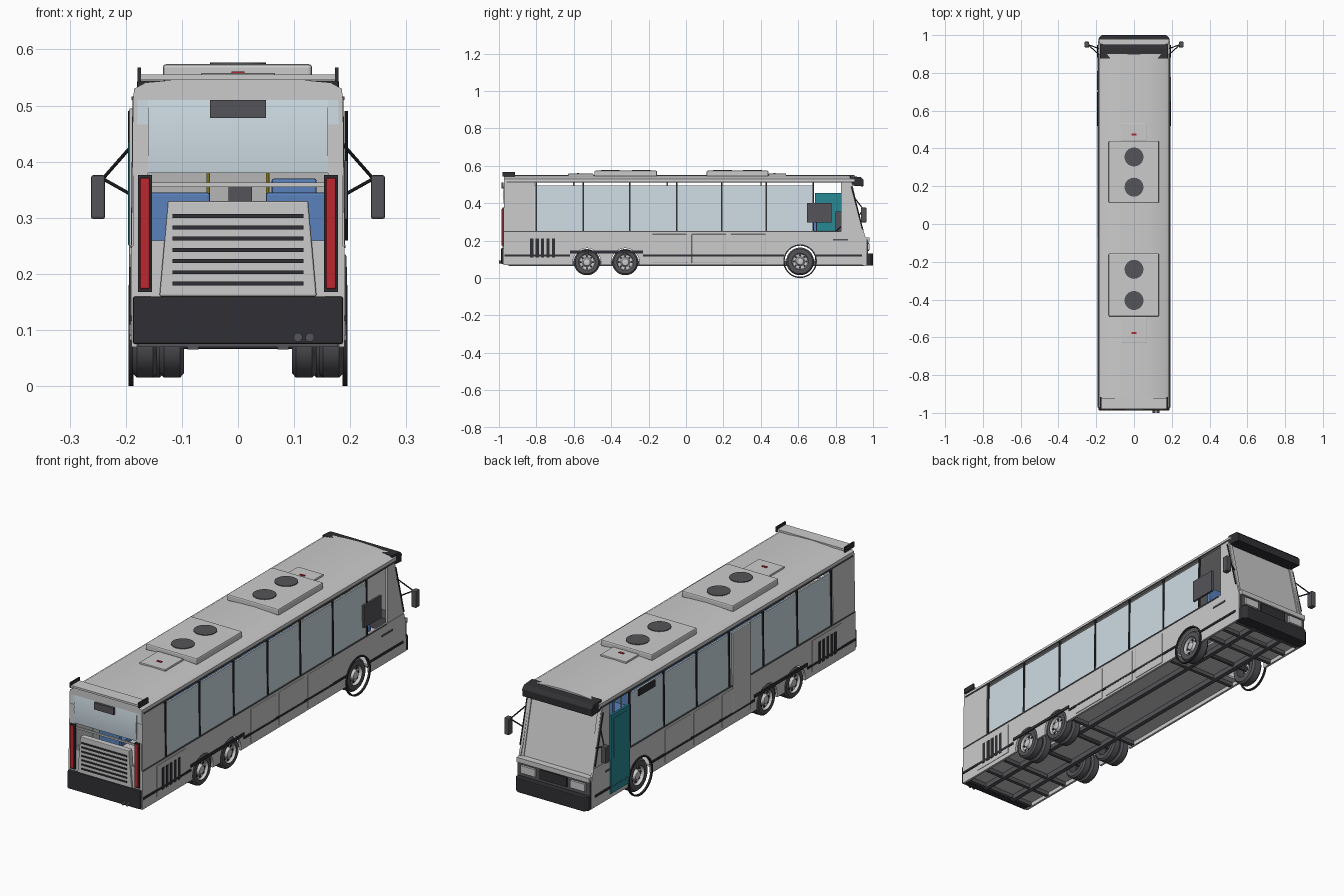
import bpy, bmesh, math
from mathutils import Vector

if "Cube" in bpy.data.objects:
    bpy.data.objects.remove(bpy.data.objects["Cube"])

def mat(name, r, g, b):
    m = bpy.data.materials.new(name)
    m.diffuse_color = (r, g, b, 1)
    m.use_nodes = True
    m.node_tree.nodes["Principled BSDF"].inputs["Base Color"].default_value = m.diffuse_color
    return m

BLACK = mat("black", .03, .03, .035)
DARK = mat("dark_grey", .09, .09, .1)
GLASS = mat("pale_glass", .62, .72, .78)
RED = mat("red", .5, .02, .03)
BLUE = mat("blue", .1, .22, .5)
TEAL = mat("teal", .02, .25, .3)
YELLOW = mat("yellow", .75, .6, .05)

def finish(name, bm, m=None, bevel=0, smooth=False):
    bmesh.ops.recalc_face_normals(bm, faces=bm.faces)
    me = bpy.data.meshes.new(name)
    bm.to_mesh(me)
    bm.free()
    ob = bpy.data.objects.new(name, me)
    bpy.context.collection.objects.link(ob)
    if m:
        me.materials.append(m)
    if bevel:
        b = ob.modifiers.new("bevel", 'BEVEL')
        b.width, b.segments = bevel, 2
    if smooth:
        bpy.context.view_layer.objects.active = ob
        ob.select_set(True)
        bpy.ops.object.shade_smooth_by_angle()
        ob.select_set(False)
    return ob

def prism(name, pts, axis, a, b, m=None, bevel=0, smooth=False):
    """2D outline extruded along an axis: x uses (y,z), y uses (x,z), z uses (x,y)."""
    k = 'xyz'.index(axis)
    def put(p, t):
        q = list(p)
        q.insert(k, t)
        return q
    bm = bmesh.new()
    va = [bm.verts.new(put(p, a)) for p in pts]
    vb = [bm.verts.new(put(p, b)) for p in pts]
    bm.faces.new(va)
    bm.faces.new(vb[::-1])
    for i in range(len(pts)):
        j = (i + 1) % len(pts)
        bm.faces.new((va[i], va[j], vb[j], vb[i]))
    return finish(name, bm, m, bevel, smooth)

def box(name, x0, x1, y0, y1, z0, z1, m=None, bevel=0):
    return prism(name, [(x0, y0), (x1, y0), (x1, y1), (x0, y1)], 'z', z0, z1, m, bevel)

def disc(name, c, r, axis, a, b, m=None, n=32):
    pts = [(c[0] + r * math.cos(2 * math.pi * i / n), c[1] + r * math.sin(2 * math.pi * i / n)) for i in range(n)]
    return prism(name, pts, axis, a, b, m, 0, True)

def lathe(name, prof, s, y, z, m=None, closed=True, n=40):
    """Profile of (radius, x) turned around an axle along x."""
    bm = bmesh.new()
    rings = [[bm.verts.new((s * x, y + r * math.cos(2 * math.pi * i / n), z + r * math.sin(2 * math.pi * i / n)))
              for i in range(n)] for r, x in prof]
    for k in range(len(prof) if closed else len(prof) - 1):
        p, q = rings[k], rings[(k + 1) % len(prof)]
        for i in range(n):
            bm.faces.new((p[i], p[(i + 1) % n], q[(i + 1) % n], q[i]))
    if not closed:
        bm.faces.new(rings[-1])
    return finish(name, bm, m, 0, True)

def rod(name, p, q, r, m):
    p, q = Vector(p), Vector(q)
    bm = bmesh.new()
    bmesh.ops.create_cone(bm, cap_ends=True, segments=10, radius1=r, radius2=r, depth=(q - p).length)
    rot = (q - p).to_track_quat('Z', 'Y').to_matrix()
    for v in bm.verts:
        v.co = rot @ v.co + (p + q) / 2
    return finish(name, bm, m, 0, True)

# roof shell, thin and gently crowned
half = [(.187, .51), (.185, .53), (.165, .541), (.08, .549)]
inner = [(.177, .51), (.175, .526), (.16, .533), (.08, .541)]
outline = half + [(0, .552)] + [(-x, z) for x, z in half[::-1]]
outline += [(-x, z) for x, z in inner] + [(0, .544)] + inner[::-1]
prism("roof", outline, 'y', -.965, .9, None, 0, True)
prism("rear_roof_cap", half[:] + [(-x, z) for x, z in half[::-1]], 'y', -.972, -.962)

# side skirt outline with wheel arches
def arch(y, z, r):
    t0 = math.asin((.07 - z) / r)
    return [(y + r * math.cos(t), z + r * math.sin(t))
            for t in [math.pi - t0 + (2 * t0 - math.pi) * i / 16 for i in range(17)]]
skirt = [(-.975, .07)] + arch(-.53, .085, .075) + arch(-.325, .085, .075) + arch(.61, .09, .086)
skirt += [(.965, .07), (.965, .2), (.95, .25), (-.975, .25)]

def wheel(nm, s, y, tyres, r):
    for xc, w in tyres:
        lathe(nm + "_tyre", [(.044, xc - w), (r - .008, xc - w), (r, xc - w * .65),
                             (r, xc + w * .65), (r - .008, xc + w), (.044, xc + w)], s, y, .015 + r, DARK)
    xo, w = tyres[-1]
    lathe(nm + "_rim", [(.045, xo + w), (.04, xo + w * .4), (.025, xo + w * .3),
                        (.018, xo + w * .9), (.006, xo + w)], s, y, .015 + r, None, False)
    for i in range(8):
        t = i * math.pi / 4
        disc(nm + "_rim_hole", (y + .033 * math.cos(t), .015 + r + .033 * math.sin(t)), .006,
             'x', s * (xo + w * .3), s * (xo + w * .5), BLACK, 8)

for s in (-1, 1):
    def side(nm, x0, x1, *a):
        return box(nm, min(s * x0, s * x1), max(s * x0, s * x1), *a)
    prism("side_skirt", skirt, 'x', s * .18, s * .19)
    # upper side: rear quarter, front pillar, glass and mullions
    wall = lambda d, z0, z1: [(s * (.19 + d - .011 * (z - .25)), z) for z in (z0, z1)] + \
                             [(s * (.182 + d - .011 * (z - .25)), z) for z in (z1, z0)]
    prism("rear_quarter_panel", wall(0, .25, .51), 'y', -.972, -.81)
    prism("side_glass", wall(-.003, .25, .495), 'y', -.81, .68, GLASS)
    for y in (-.8, -.55, -.3, -.05, .19, .43, .68):
        prism("window_mullion", wall(.001, .25, .51), 'y', y - .004, y + .004, BLACK)
    prism("front_side_pillar", [(.83, .25), (.95, .25), (.885, .51), (.83, .51)], 'x', s * .178, s * .188)
    side("belt_line", .188, .192, -.972, .82, .246, .252, DARK)
    side("roof_gutter", .183, .19, -.96, .9, .51, .516, DARK)
    # rub rail and skirt fittings
    side("rub_rail_rear", .189, .194, -.97, -.62, .116, .126, BLACK)
    side("rub_rail_bogie", .189, .194, -.62, -.23, .132, .146, BLACK)
    side("rub_rail_middle", .189, .194, -.23, .525, .116, .126, BLACK)
    side("rub_rail_front", .189, .194, .695, .94, .116, .126, BLACK)
    side("side_marker", .189, .193, .785, .865, .202, .21, DARK)
    side("engine_vent_panel", .188, .192, -.87, -.655, .09, .235)
    for i in range(5):
        side("engine_vent_slot", .191, .194, -.833 + i * .029, -.816 + i * .029, .11, .212, BLACK)
    for y in (-.18, .03, .24):
        side("luggage_door", .187, .193, y, y + .185, .08, .235, None, .003)
    # wheels and front hoop
    for y in (-.53, -.325):
        wheel("rear_wheel", s, y, [(.118, .022), (.166, .022)], .07)
    wheel("front_wheel", s, .61, [(.157, .026)], .074)
    lathe("front_arch_hoop", [(.083, .186), (.09, .186), (.09, .195), (.083, .195)], s, .61, .09, BLACK)
    # mirrors on V-shaped arms
    side("mirror_housing", .237, .262, .935, .965, .298, .376, DARK, .004)
    rod("mirror_arm_upper", (s * .188, .9, .43), (s * .245, .95, .365), .003, BLACK)
    rod("mirror_arm_lower", (s * .188, .93, .34), (s * .245, .95, .372), .003, BLACK)
    rod("pillar_rail", (s * .193, .885, .49), (s * .193, .945, .26), .003, BLACK)
    # tail lights, rear corner posts, spoiler ends
    side("rear_corner_post", .155, .187, -.975, -.965, .16, .375)
    side("rear_upper_post", .16, .186, -.973, -.963, .375, .466)
    side("rear_corner_glass", .16, .185, -.971, -.965, .466, .51, GLASS)
    side("tail_light_frame", .153, .178, -.981, -.972, .168, .376, BLACK)
    side("tail_light", .157, .175, -.986, -.976, .173, .371, RED, .003)
    side("spoiler_end", .173, .179, -.982, -.915, .543, .568, BLACK)
    # headlights and chassis rail
    side("headlight", .09, .165, .968, .982, .15, .185)
    side("chassis_rail", .07, .09, -.95, .95, .065, .09, DARK)

# rear face
rear = [(-.187, .075), (.187, .075), (.187, .16), (-.187, .16)]
prism("rear_bumper", rear, 'y', -.988, -.94, BLACK, .004)
prism("engine_cover", [(-.14, .16), (.14, .16), (.125, .33), (-.125, .33)], 'y', -.982, -.955, None, .003)
box("engine_cover_surround", -.16, .16, -.974, -.965, .16, .26)
for i in range(7):
    z = .183 + i * .02
    box("engine_slat", -.117, .117, -.986, -.98, z - .0035, z + .0035, BLACK)
prism("rear_window", [(-.972, .38), (-.98, .445), (-.972, .51), (-.966, .51), (-.966, .38)], 'x', -.16, .16, GLASS, 0, True)
box("rear_crossbar", -.16, .16, -.97, -.962, .355, .363)
box("rear_sign", -.05, .05, -.986, -.975, .478, .51, DARK)
box("rear_spoiler", -.175, .175, -.98, -.92, .546, .555)
box("rear_brake_lamp", -.055, .055, -.976, -.966, .548, .553, RED)
for x in (.107, .128):
    disc("tail_pipe", (x, .087), .008, 'y', -1, -.98, DARK, 16)

# roof equipment
for y0, y1, fans, h0, h1 in ((.11, .44, (.195, .355), .442, .535), (-.49, -.155, (-.405, -.24), -.63, -.495)):
    box("air_conditioner", -.134, .132, y0, y1, .543, .574, None, .006)
    for f in fans:
        disc("air_conditioner_fan", (0, f), .05, 'z', .572, .577, DARK)
    box("roof_hatch", -.066, .066, h0, h1, .545, .558, None, .002)
    box("hatch_handle", -.012, .012, (h0 + h1) / 2 - .02, (h0 + h1) / 2 - .01, .557, .561, RED)

# front face
prism("windshield", [(.95, .215), (.885, .495), (.877, .495), (.94, .215)], 'x', -.17, .17)
for x0, x1 in ((-.186, -.168), (.168, .186)):
    prism("windshield_post", [(.955, .21), (.89, .5), (.875, .5), (.935, .21)], 'x', x0, x1)
prism("destination_sign", [(.875, .545), (.935, .54), (.95, .525), (.948, .49), (.88, .495)], 'x', -.18, .18, BLACK, .003)
box("front_nose_panel", -.186, .186, .945, .972, .125, .205, DARK)
box("front_nose_ledge", -.186, .186, .935, .98, .195, .217)
box("front_grille", -.07, .07, .968, .978, .145, .19, BLACK)
prism("front_bumper", [(-.187, .94), (.187, .94), (.187, .985), (.17, 1), (-.17, 1), (-.187, .985)], 'z', .066, .132, BLACK, .004)

# doors on the left, driver screen on the right
box("front_door_frame", -.194, -.184, .69, .83, .09, .455, TEAL)
box("front_door_glass", -.196, -.182, .71, .81, .25, .435, TEAL, .003)
box("middle_door", -.194, -.184, -.2, -.07, .09, .495, None, .003)
box("door_lamp_panel", -.193, -.186, .5, .62, .465, .495, BLACK)
box("driver_side_screen", .185, .195, .648, .778, .298, .402, DARK)

# underbody
for y0, y1, w in ((-.97, -.61, .18), (-.61, -.25, .09), (-.25, .51, .18), (.51, .71, .12), (.71, .95, .18)):
    box("underbody_pan", -w, w, y0, y1, .088, .098)
for y in (-.94, -.82, -.7, -.22, .47, .74, .84, .93):
    box("cross_beam", -.178, .178, y - .008, y + .008, .07, .09, DARK)
for y in (-.53, -.325, .61):
    rod("axle", (-.15, y, .087), (.15, y, .087), .012, DARK)

# interior
box("cabin_floor", -.18, .18, -.96, .68, .195, .203)
box("driver_floor", -.04, .18, .68, .94, .17, .178)
for s in (-1, 1):
    for i in range(11):
        y = -.78 + i * .125
        x0, x1 = sorted((s * .05, s * .16))
        box("seat_cushion", x0, x1, y, y + .075, .225, .25, BLUE, .004)
        box("seat_back", x0, x1, y - .018, y, .225, .345, BLUE, .004)
        box("seat_leg", s * .105 - .01, s * .105 + .01, y + .02, y + .05, .2, .228, DARK)
    for y in (-.6, -.1, .4):
        rod("hand_pole", (s * .053, y, .2), (s * .053, y, .543), .003, YELLOW)
box("driver_seat_cushion", .06, .14, .7, .78, .22, .245, BLUE, .004)
box("driver_seat_back", .06, .14, .68, .7, .22, .37, BLUE, .004)
box("driver_seat_base", .08, .12, .72, .76, .175, .222, DARK)
box("dashboard", -.16, .17, .86, .93, .19, .25, DARK)
box("fare_box", -.017, .025, .8, .83, .175, .355, DARK)
rod("steering_column", (.1, .87, .24), (.1, .83, .275), .005, BLACK)
bpy.ops.mesh.primitive_torus_add(location=(.1, .83, .275), rotation=(.7, 0, 0), major_radius=.032,
                                 minor_radius=.003, major_segments=24, minor_segments=8)
bpy.context.object.name = "steering_wheel"
bpy.context.object.data.materials.append(BLACK)
